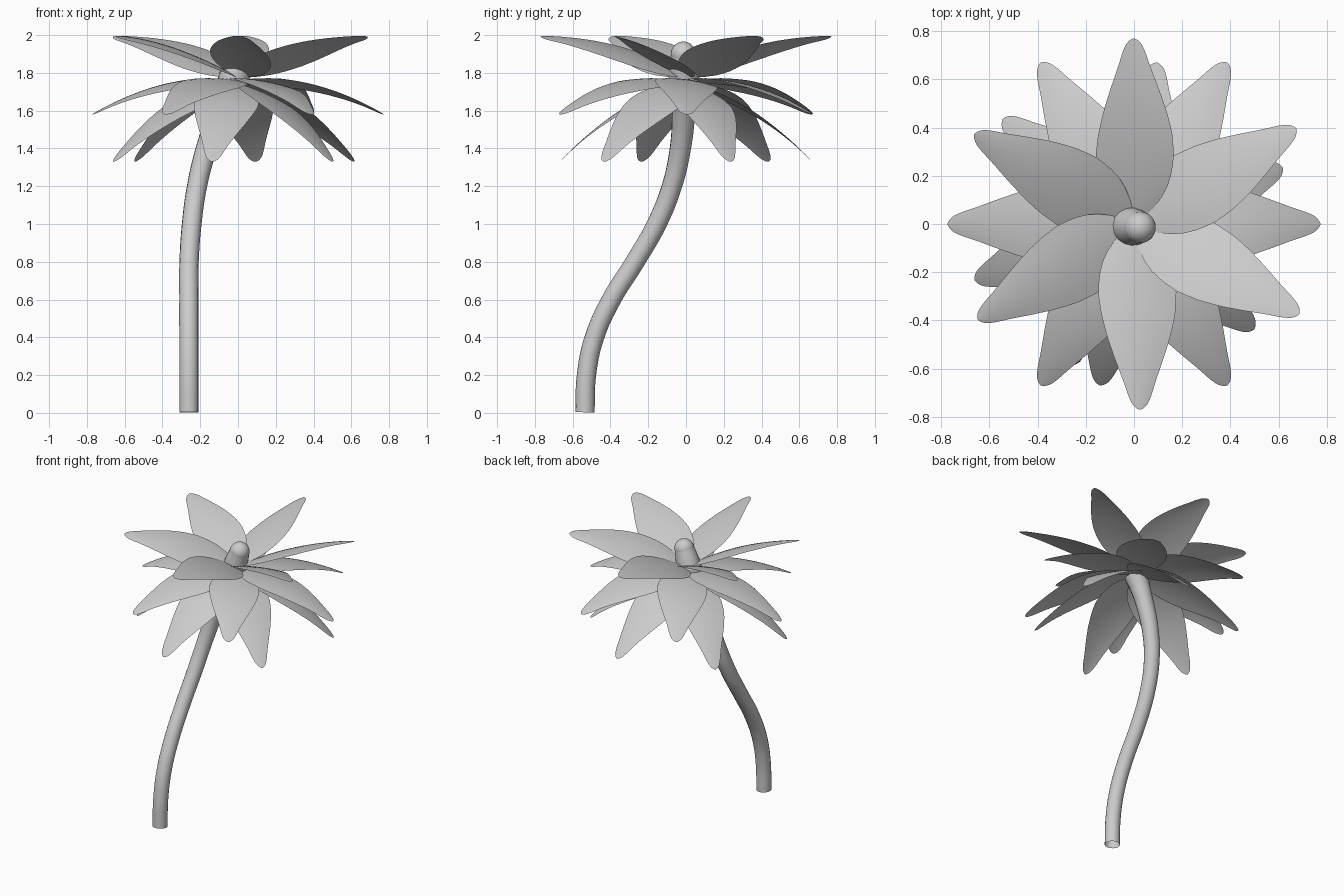
import bpy, math
from mathutils import Vector

if "Cube" in bpy.data.objects:
    bpy.data.objects.remove(bpy.data.objects["Cube"])

# half width along the petal, root to tip: (u, w)
PROFILE = [(0, .035), (.08, .1), (.16, .138), (.26, .161), (.36, .168), (.48, .158),
           (.6, .135), (.72, .104), (.84, .07), (.92, .05), (.965, .035), (.99, .018), (1, .002)]


def smooth(obj):
    for p in obj.data.polygons:
        p.use_smooth = True


def half_width(u):
    for (a, wa), (b, wb) in zip(PROFILE, PROFILE[1:]):
        if u <= b:
            return wa + (wb - wa) * (u - a) / (b - a)
    return PROFILE[-1][1]


def petal(name, angle, reach, z_root, z_tip, arch, roll, shift, root=.02):
    """Arched leaf-shaped sheet; its clockwise edge is raised by the roll."""
    a, t = math.radians(angle), math.radians(roll)
    out = Vector((math.cos(a), math.sin(a), 0))
    side = Vector((math.sin(a), -math.cos(a), 0))
    n, m = 26, 8
    verts, faces = [], []
    for i in range(n + 1):
        u = math.sin(i / n * math.pi / 2)
        w = half_width(u)
        z = z_root + (z_tip - z_root) * u + 4 * arch * u * (1 - u)
        for j in range(m + 1):
            s = j / m * 2 - 1
            v = s * w
            p = out * (root + (reach - root) * u) + side * v * math.cos(t)
            p.z = z + v * math.sin(t) - .015 * s * s * w / .168
            p.x += shift * min(1, u * 2)
            verts.append(p)
    for i in range(n):
        for j in range(m):
            k = i * (m + 1) + j
            faces.append((k, k + m + 1, k + m + 2, k + 1))
    me = bpy.data.meshes.new(name)
    me.from_pydata(verts, [], faces)
    ob = bpy.data.objects.new(name, me)
    bpy.context.collection.objects.link(ob)
    smooth(ob)


def tube(name, pts):
    """Round open tube through (x, y, z, radius) points."""
    cu = bpy.data.curves.new(name, 'CURVE')
    cu.dimensions = '3D'
    cu.bevel_depth = 1
    cu.bevel_resolution = 6
    cu.resolution_u = 8
    sp = cu.splines.new('BEZIER')
    sp.bezier_points.add(len(pts) - 1)
    for bp, (x, y, z, r) in zip(sp.bezier_points, pts):
        bp.co, bp.radius = (x, y, z), r
        bp.handle_left_type = bp.handle_right_type = 'AUTO'
    ob = bpy.data.objects.new(name, cu)
    bpy.context.collection.objects.link(ob)
    bpy.ops.object.select_all(action='DESELECT')
    ob.select_set(True)
    bpy.context.view_layer.objects.active = ob
    bpy.ops.object.convert(target='MESH')
    bpy.ops.object.shade_smooth_by_angle(angle=math.radians(40))


# three whorls of six petals
for k in range(6):
    petal(f"upper_petal_{k}", 31 + 60 * k, .77, 1.788, 1.992, .036, 15, .012)
    petal(f"middle_petal_{k}", 60 * k, .773, 1.762, 1.58, .062, 7, 0)
    petal(f"lower_petal_{k}", 20 + 60 * k, .68, 1.74, 1.33, .068, 9, -.022)

# curved stem with a flared head
tube("stem", [(-.26, -.535, .003, .051), (-.26, -.527, .2, .051), (-.26, -.485, .4, .051),
              (-.26, -.395, .6, .051), (-.259, -.27, .8, .051), (-.245, -.155, 1.0, .052),
              (-.217, -.075, 1.2, .053), (-.167, -.03, 1.4, .056), (-.094, -.012, 1.6, .062),
              (-.06, -.01, 1.68, .068), (-.022, -.01, 1.77, .083)])

# flower centre: short leaning post with a domed top
tube("centre_post", [(-.022, -.01, 1.765, .083), (0, -.012, 1.83, .077), (.024, -.014, 1.9, .066)])
bpy.ops.mesh.primitive_uv_sphere_add(segments=28, ring_count=16, radius=.066, location=(.024, -.014, 1.9))
dome = bpy.context.object
dome.name = "centre_dome"
smooth(dome)
